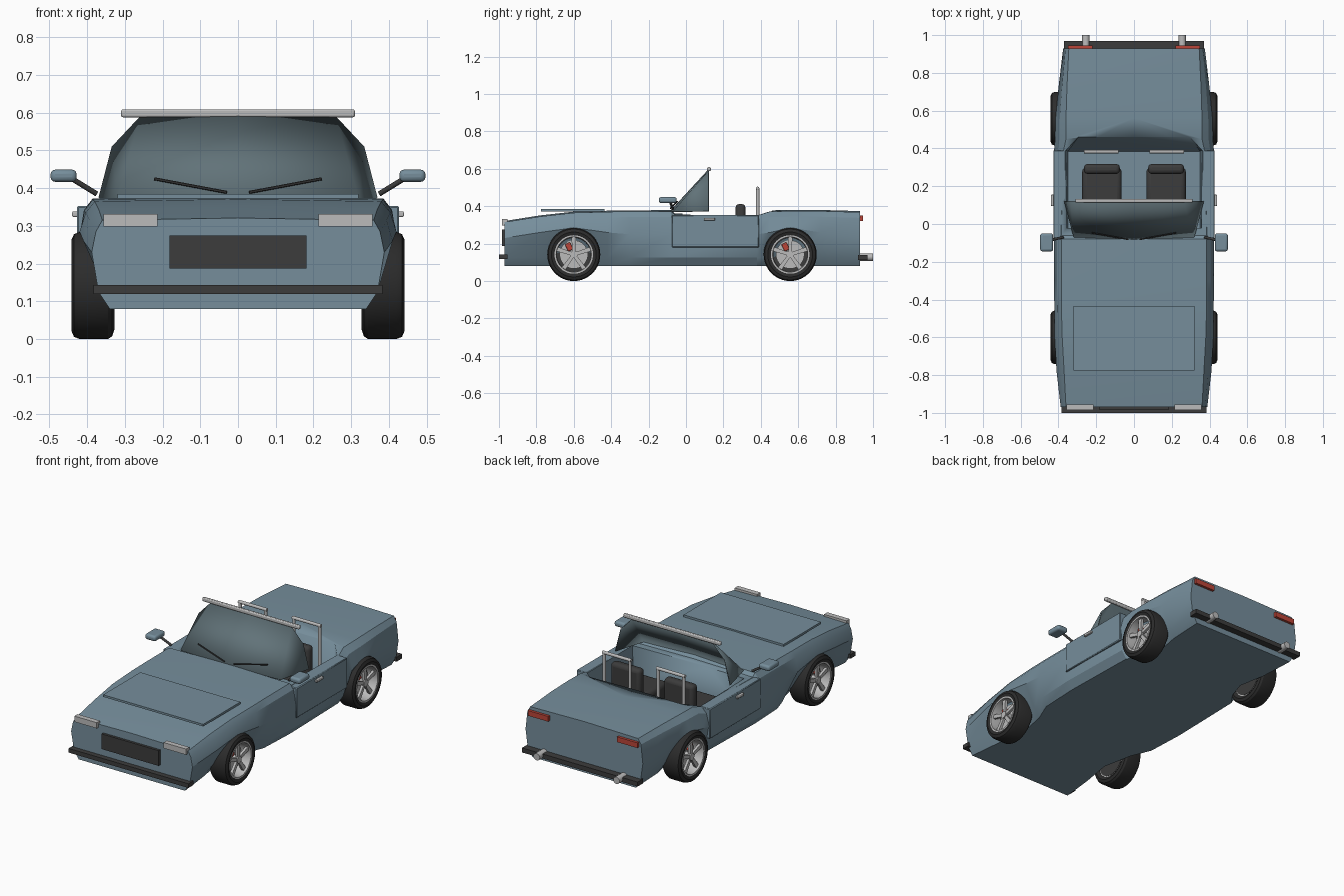
import bpy, bmesh, math
from mathutils import Vector, Matrix

if "Cube" in bpy.data.objects:
    bpy.data.objects.remove(bpy.data.objects["Cube"])


def material(name, rgb):
    m = bpy.data.materials.new(name)
    m.diffuse_color = (*rgb, 1)
    m.use_nodes = True
    m.node_tree.nodes["Principled BSDF"].inputs["Base Color"].default_value = m.diffuse_color
    return m


PAINT = material("paint", (0.18, 0.27, 0.33))
GLASS = material("glass", (0.12, 0.17, 0.19))
DARK = material("dark", (0.045, 0.045, 0.045))
RUBBER = material("rubber", (0.025, 0.025, 0.025))
METAL = material("metal", (0.5, 0.5, 0.5))
RED = material("red", (0.5, 0.06, 0.04))


def finish(name, bm, mat, bevel=0, segs=2):
    bmesh.ops.recalc_face_normals(bm, faces=bm.faces[:])
    me = bpy.data.meshes.new(name)
    bm.to_mesh(me)
    bm.free()
    ob = bpy.data.objects.new(name, me)
    bpy.context.collection.objects.link(ob)
    if mat:
        me.materials.append(mat)
    if bevel:
        b = ob.modifiers.new("bevel", "BEVEL")
        b.width, b.segments = bevel, segs
    bpy.ops.object.select_all(action="DESELECT")
    ob.select_set(True)
    bpy.context.view_layer.objects.active = ob
    bpy.ops.object.shade_smooth_by_angle(angle=math.radians(25))
    return ob


def box(name, lo, hi, mat, bevel=0, segs=2, rot=None):
    lo, hi = Vector(lo), Vector(hi)
    size = hi - lo
    bm = bmesh.new()
    bmesh.ops.create_cube(bm, size=1)
    bmesh.ops.scale(bm, vec=[abs(c) for c in size], verts=bm.verts)
    if rot:
        bmesh.ops.rotate(bm, matrix=rot, verts=bm.verts)
    bmesh.ops.translate(bm, vec=(lo + hi) / 2, verts=bm.verts)
    return finish(name, bm, mat, bevel, segs)


def rod(name, a, b, r, mat, n=12):
    a, b = Vector(a), Vector(b)
    bm = bmesh.new()
    q = (b - a).to_track_quat("Z", "Y").to_matrix().to_4x4()
    bmesh.ops.create_cone(bm, cap_ends=True, segments=n, radius1=r, radius2=r,
                          depth=(b - a).length, matrix=Matrix.Translation((a + b) / 2) @ q)
    return finish(name, bm, mat)


def ring(name, profile, s, cy, cz, mat, n=40):
    """Closed (x, radius) profile turned about the wheel axle."""
    bm = bmesh.new()
    rows = []
    for i in range(n):
        a = math.tau * i / n
        rows.append([bm.verts.new((s * x, cy + r * math.cos(a), cz + r * math.sin(a))) for x, r in profile])
    m = len(profile)
    for i in range(n):
        p, q = rows[i], rows[(i + 1) % n]
        for j in range(m):
            k = (j + 1) % m
            bm.faces.new((p[j], p[k], q[k], q[j]))
    return finish(name, bm, mat)


# Body lofted through stations: y, sill width, belt width, belt z, top width, top z
STATIONS = [
    (-.97, .37, .388, .23, .360, .315), (-.78, .35, .410, .26, .370, .345),
    (-.60, .32, .420, .285, .380, .365), (-.42, .355, .422, .26, .385, .370),
    (-.30, .405, .424, .25, .385, .372), (-.08, .415, .424, .25, .385, .373),
    (-.06, .415, .424, .25, .385, .355), (.38, .405, .424, .25, .375, .350),
    (.45, .355, .418, .26, .360, .372), (.56, .32, .415, .285, .360, .374),
    (.72, .35, .400, .26, .355, .374), (.93, .36, .375, .23, .345, .368)]
bm = bmesh.new()
loops = []
for y, wl, wm, zm, wt, zt in STATIONS:
    half = [(wl - .03, .08), (wl, .125), (wm, zm), (wm * .6 + wt * .4, zt - .03), (wt, zt)]
    pts = half + [(0, zt + .006)] + [(-x, z) for x, z in reversed(half)]
    loops.append([bm.verts.new((x, y, z)) for x, z in pts])
for p, q in zip(loops, loops[1:]):
    for j in range(len(p)):
        k = (j + 1) % len(p)
        bm.faces.new((p[j], p[k], q[k], q[j]))
bm.faces.new(loops[0])
bm.faces.new(loops[-1])
body = finish("body", bm, PAINT)

# Cockpit opening with sloping rear wall
bm = bmesh.new()
for s in (1, -1):
    for p in ((.35, -.02, .16), (.35, .385, .16), (.36, -.02, .45), (.36, .39, .45),
              (.36, .39, .34), (.295, .46, .375), (.295, .46, .45)):
        bm.verts.new((s * p[0], p[1], p[2]))
hull = bmesh.ops.convex_hull(bm, input=bm.verts)
cutter = finish("cockpit_cutter", bm, PAINT)
cutter.hide_render = True
cutter.hide_viewport = True
cut = body.modifiers.new("cockpit", "BOOLEAN")
cut.object, cut.operation, cut.solver = cutter, "DIFFERENCE", "EXACT"

# Hood panel
box("hood_panel", (-.32, -.775, .372), (.32, -.435, .384), PAINT)

# Windscreen: front pane and wrapped side panes
bm = bmesh.new()
half = {}
c0 = bm.verts.new((0, -.085, .375))
c1 = bm.verts.new((0, .115, .592))
for s in (1, -1):
    a, b, c, d = [bm.verts.new((s * x, y, z)) for x, y, z in
                  ((.32, -.07, .372), (.26, .12, .59), (.335, .12, .51), (.37, .12, .375))]
    bm.faces.new((c0, a, b, c1))
    bm.faces.new((a, d, c, b))
screen = finish("windscreen", bm, GLASS)
sol = screen.modifiers.new("thickness", "SOLIDIFY")
sol.thickness = .006
box("windscreen_top_rail", (-.31, .113, .588), (.31, .133, .609), METAL, .005)

# Nose and tail trim
box("grille", (-.182, -.985, .187), (.182, -.96, .275), DARK)
box("front_bumper", (-.383, -1, .119), (.383, -.955, .143), DARK)
box("rear_bumper", (-.37, .92, .112), (.37, .97, .138), DARK)

for s, side in ((1, "right"), (-1, "left")):
    def sx(x, y, z):
        return (s * x, y, z)

    box(side + "_headlight", sx(.214, -.985, .298), sx(.357, -.955, .331), METAL)
    box(side + "_taillight", sx(.22, .92, .32), sx(.35, .945, .35), RED)
    rod(side + "_exhaust", sx(.255, .92, .128), sx(.255, 1, .128), .02, METAL, 16)
    # Door and handle
    box(side + "_door", sx(.36, -.075, .18), sx(.427, .39, .353), PAINT, .004, 1)
    box(side + "_door_handle", sx(.42, .095, .324), sx(.44, .155, .338), METAL, .003)
    # Mirror on its stalk
    box(side + "_mirror", sx(.428, -.145, .417), sx(.497, -.05, .449), PAINT, .012, 3)
    rod(side + "_mirror_arm", sx(.375, -.07, .385), sx(.44, -.085, .425), .007, DARK)
    # Wiper
    rod(side + "_wiper", sx(.03, -.082, .389), sx(.222, -.047, .425), .004, DARK, 6)
    # Seat
    box(side + "_seat_cushion", sx(.065, .06, .16), sx(.275, .30, .26), DARK, .025, 3)
    box(side + "_seat_back", sx(.075, .265, .17), sx(.265, .318, .412), DARK, .02, 3)
    # Roll hoop
    for x in (.09, .255):
        rod(side + "_hoop_post", sx(x, .383, .25), sx(x, .383, .497), .009, METAL)
    rod(side + "_hoop_bar", sx(.081, .383, .496), sx(.264, .383, .496), .009, METAL)

    # Wheels
    for cy, end in ((-.6, "front"), (.557, "rear")):
        cz = .142
        nm = f"{end}_{side}_"
        ring(nm + "tyre", [(.338, .1), (.328, .118), (.334, .135), (.345, .142), (.42, .142),
                           (.435, .136), (.442, .12), (.436, .1)], s, cy, cz, RUBBER)
        ring(nm + "rim", [(.438, .103), (.438, .094), (.40, .09), (.34, .09), (.34, .103)], s, cy, cz, METAL)
        rod(nm + "wheel_back", (s * .338, cy, cz), (s * .35, cy, cz), .095, DARK, 32)
        rod(nm + "brake_disc", (s * .375, cy, cz), (s * .387, cy, cz), .076, METAL, 32)
        rod(nm + "hub", (s * .35, cy, cz), (s * .43, cy, cz), .02, METAL, 20)
        box(nm + "caliper", (s * .37, cy - .04, cz + .02), (s * .405, cy - .01, cz + .062), RED, .005,
            2, Matrix.Rotation(math.radians(25), 3, "X"))
        bm = bmesh.new()
        for i in range(5):
            a = math.pi / 2 + math.tau * i / 5
            u = Vector((0, math.cos(a), math.sin(a)))
            v = Vector((0, -math.sin(a), math.cos(a)))
            base = Vector((0, cy, cz))
            vs = [bm.verts.new(base + u * r + v * w + Vector((s * x, 0, 0)))
                  for x in (.41, .425) for r, w in ((.012, -.009), (.095, -.012), (.095, .012), (.012, .009))]
            for f in ((0, 1, 2, 3), (4, 5, 6, 7), (0, 1, 5, 4), (1, 2, 6, 5), (2, 3, 7, 6), (3, 0, 4, 7)):
                bm.faces.new([vs[j] for j in f])
        finish(nm + "spokes", bm, METAL)
